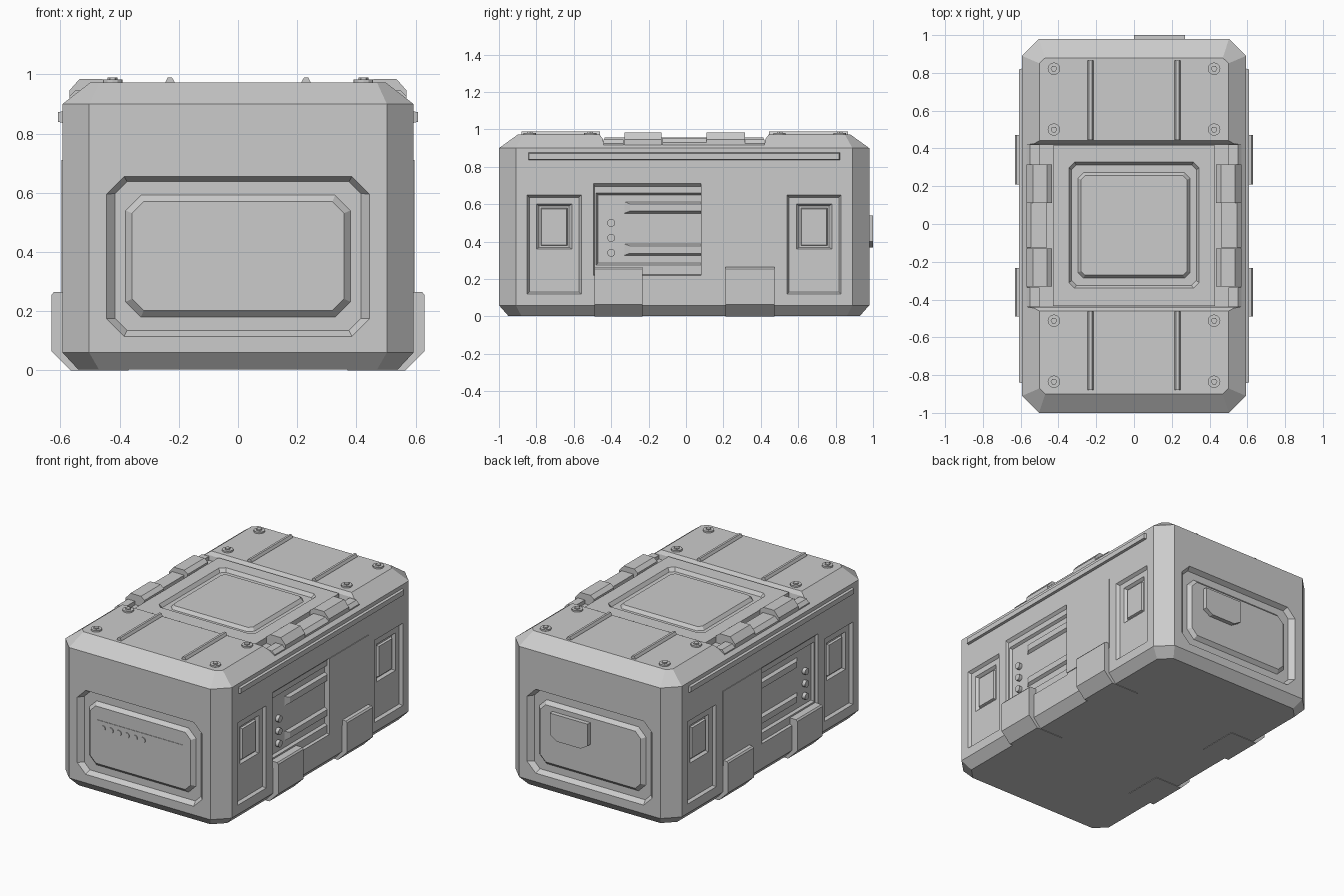
import bpy, bmesh, math

if "Cube" in bpy.data.objects:
    bpy.data.objects.remove(bpy.data.objects["Cube"])

FX, FRONT, BACK = 0.593, -1.0, 0.98       # side, front and back planes of the body

# (u, v, d) on a wall -> world; d points outwards
WALL = {
    'front': lambda u, v, d: (u, FRONT - d, v),
    'back': lambda u, v, d: (u, BACK + d, v),
    'right': lambda u, v, d: (FX + d, u, v),
    'left': lambda u, v, d: (-FX - d, u, v),
    'top': lambda u, v, d: (u, v, d),
}


def make(name, rings):
    """Solid skinned through equal-length point rings, capped at both ends."""
    bm = bmesh.new()
    loops = [[bm.verts.new(p) for p in r] for r in rings]
    n = len(loops[0])
    for a, b in zip(loops, loops[1:]):
        for i in range(n):
            bm.faces.new((a[i], a[(i + 1) % n], b[(i + 1) % n], b[i]))
    bm.faces.new(loops[0])
    bm.faces.new(loops[-1])
    bmesh.ops.recalc_face_normals(bm, faces=bm.faces)
    me = bpy.data.meshes.new(name)
    bm.to_mesh(me)
    bm.free()
    ob = bpy.data.objects.new(name, me)
    bpy.context.scene.collection.objects.link(ob)
    return ob


def outline(u0, u1, v0, v1, c=0):
    """Rectangle, or octagon when the corner cut c is given."""
    if not c:
        return [(u0, v0), (u1, v0), (u1, v1), (u0, v1)]
    return [(u0 + c, v0), (u1 - c, v0), (u1, v0 + c), (u1, v1 - c),
            (u1 - c, v1), (u0 + c, v1), (u0, v1 - c), (u0, v0 + c)]


def panel(name, wall, *rings):
    """Loft of outlines (u0, u1, v0, v1, corner, d) on a wall."""
    f = WALL[wall]
    return make(name, [[f(u, v, r[5]) for u, v in outline(*r[:5])] for r in rings])


def pad(name, wall, u0, u1, v0, v1, c, d0, d1, b=0.0):
    """Block from depth d0 to d1 whose outer face is inset by b."""
    c2 = max(c - b * 0.59, 0.001) if c else 0
    return panel(name, wall, (u0, u1, v0, v1, c, d0),
                 (u0 + b, u1 - b, v0 + b, v1 - b, c2, d1))


def disc(name, wall, u, v, r, d0, d1, n=16):
    f = WALL[wall]
    pts = [(u + r * math.cos(2 * math.pi * i / n), v + r * math.sin(2 * math.pi * i / n))
           for i in range(n)]
    return make(name, [[f(a, b, d) for a, b in pts] for d in (d0, d1)])


def extrude_y(name, profile, y0, y1, s=1):
    return make(name, [[(s * x, y, z) for x, z in profile] for y in (y0, y1)])


def cut(body, cutter):
    m = body.modifiers.new('cut', 'BOOLEAN')
    m.operation, m.solver, m.object = 'DIFFERENCE', 'EXACT', cutter
    bpy.context.view_layer.objects.active = body
    bpy.ops.object.modifier_apply(modifier=m.name)
    bpy.data.objects.remove(cutter)


# main chamfered body
body = panel('crate_body', 'top',
             (-0.54, 0.54, -0.95, 0.93, 0.07, 0.003),
             (-FX, FX, FRONT, BACK, 0.09, 0.06),
             (-FX, FX, FRONT, BACK, 0.09, 0.90),
             (-0.5, 0.5, -0.9, 0.88, 0.03, 0.972))

# notch across the lid
cut(body, panel('lid_notch', 'top',
                (-0.7, 0.7, -0.44, 0.42, 0, 0.92),
                (-0.7, 0.7, -0.445, 0.425, 0, 0.95),
                (-0.7, 0.7, -0.475, 0.455, 0, 0.99)))

# end panels: bevelled recess with a raised pad
for wall in ('front', 'back'):
    cut(body, panel('end_recess', wall,
                    (-0.415, 0.415, 0.135, 0.638, 0.04, -0.03),
                    (-0.445, 0.445, 0.115, 0.655, 0.06, 0.0),
                    (-0.445, 0.445, 0.115, 0.655, 0.06, 0.02)))
    pad(wall + '_raised_pad', wall, -0.385, 0.385, 0.175, 0.597, 0.055, -0.035, -0.008, 0.027)

# front display plate and indicator row
pad('display_plate', 'front', -0.305, 0.30, 0.285, 0.485, 0, -0.02, -0.005)
for i in range(6):
    disc('indicator', 'front', -0.265 + i * 0.057, 0.442, 0.018, -0.02, 0.0)

# back latch plate with clipped lower corners
latch = [(0.0, 0.54), (0.0, 0.40), (0.05, 0.37), (0.22, 0.37), (0.27, 0.40), (0.27, 0.54)]
make('back_latch_plate', [[(x, y, z) for x, z in latch] for y in (0.95, 1.0)])

for wall, s in (('right', 1), ('left', -1)):
    # recessed bays near both ends, each with a framed window
    for u0, u1 in ((-0.85, -0.56), (0.54, 0.83)):
        cut(body, panel('bay_recess', wall,
                        (u0 + 0.012, u1 - 0.012, 0.13, 0.637, 0, -0.018),
                        (u0, u1, 0.12, 0.65, 0, 0.0),
                        (u0, u1, 0.12, 0.65, 0, 0.02)))
        w0, w1 = u0 + 0.05, u1 - 0.05
        cut(body, panel('window_recess', wall,
                        (w0 + 0.015, w1 - 0.015, 0.37, 0.59, 0, -0.035),
                        (w0, w1, 0.36, 0.602, 0, -0.018),
                        (w0, w1, 0.36, 0.602, 0, 0.01)))
        pad('window_pane', wall, w0 + 0.022, w1 - 0.022, 0.377, 0.582, 0, -0.04, -0.022, 0.006)
    # louvre bay
    cut(body, panel('louvre_recess', wall,
                    (-0.488, 0.08, 0.225, 0.695, 0, -0.016),
                    (-0.495, 0.08, 0.22, 0.71, 0, 0.0),
                    (-0.495, 0.08, 0.22, 0.71, 0, 0.02)))
    cut(body, panel('louvre_recess_inner', wall,
                    (-0.47, 0.08, 0.285, 0.65, 0, -0.032),
                    (-0.48, 0.08, 0.275, 0.66, 0, -0.016),
                    (-0.48, 0.08, 0.275, 0.66, 0, 0.01)))
    for z in (0.325, 0.55):
        panel('louvre_slat', wall, (-0.335, 0.085, z, z + 0.065, 0, -0.035),
              (-0.30, 0.085, z + 0.013, z + 0.052, 0, -0.014))
    for z in (0.34, 0.42, 0.50):
        disc('side_button', wall, -0.4, z, 0.021, -0.035, -0.01)
    # sliding door beside the louvres
    pad('sliding_door', wall, 0.08, 0.475, 0.23, 0.71, 0, -0.03, 0.004)
    # long rub strip
    pad('rub_strip', wall, -0.845, 0.825, 0.834, 0.878, 0, -0.01, 0.015, 0.006)
    # feet wrapping under the lower edge
    foot = [(0.57, 0.265), (0.622, 0.265), (0.63, 0.255), (0.63, 0.065),
            (0.565, 0.0), (0.37, 0.0), (0.37, 0.02), (0.53, 0.03), (0.57, 0.07)]
    for y0, y1 in ((-0.49, -0.232), (0.21, 0.472)):
        extrude_y('foot', foot, y0, y1, s)
    # hinge sills and clamps on the lid edge
    extrude_y('hinge_sill', [(0.46, 0.91), (0.57, 0.91), (0.57, 0.93), (0.545, 0.953),
                             (0.46, 0.953)], -0.125, 0.115, s)
    for y0, y1 in ((-0.44, -0.335), (0.315, 0.42)):
        extrude_y('hinge_end', [(0.50, 0.91), (0.57, 0.91), (0.57, 0.925), (0.55, 0.945),
                                (0.50, 0.945)], y0, y1, s)
    for y0, y1 in ((-0.33, -0.13), (0.11, 0.315)):
        extrude_y('lid_clamp', [(0.435, 0.91), (0.57, 0.91), (0.57, 0.945), (0.535, 0.985),
                                (0.46, 0.985), (0.435, 0.965)], y0, y1, s)
    # lid ridges and bolts
    for y0, y1 in ((-0.88, -0.46), (0.445, 0.865)):
        extrude_y('lid_ridge', [(0.215, 0.96), (0.245, 0.96), (0.245, 0.975), (0.237, 0.99),
                                (0.223, 0.99), (0.215, 0.975)], y0, y1, s)
    for y in (-0.835, -0.512, 0.5, 0.822):
        disc('bolt_washer', 'top', s * 0.424, y, 0.033, 0.96, 0.982, 12)
        disc('bolt_head', 'top', s * 0.424, y, 0.017, 0.97, 0.99, 6)

# hatch in the middle of the lid: plate with a recess and raised pad
hatch = pad('hatch_plate', 'top', -0.43, 0.43, -0.435, 0.415, 0, 0.91, 0.957)
cut(hatch, panel('hatch_recess', 'top',
                 (-0.33, 0.33, -0.325, 0.312, 0.025, 0.935),
                 (-0.345, 0.345, -0.34, 0.327, 0.03, 0.957),
                 (-0.345, 0.345, -0.34, 0.327, 0.03, 0.98)))
pad('hatch_pad', 'top', -0.305, 0.283 + 0.022, -0.295, 0.28, 0.035, 0.925, 0.955, 0.024)
